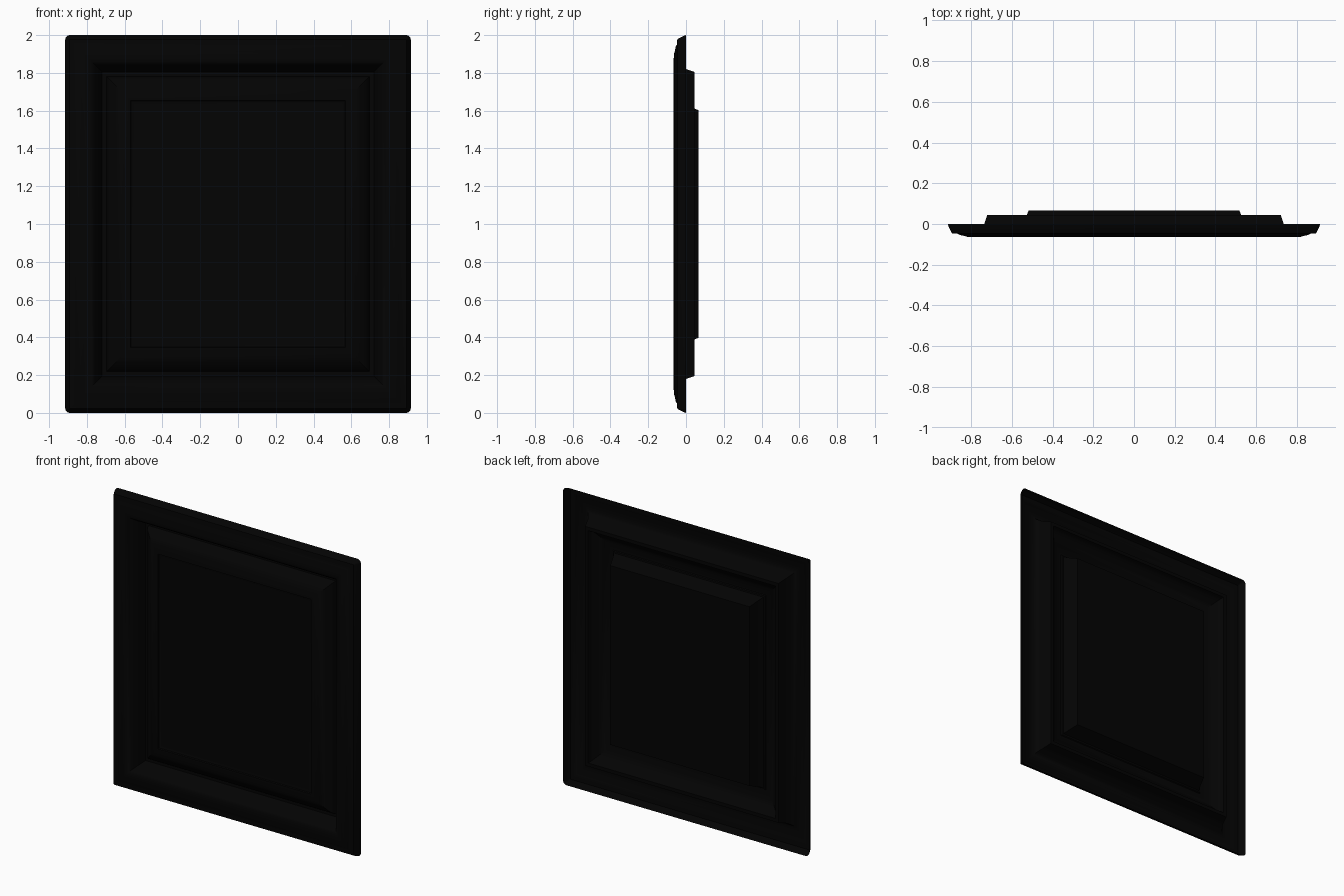
import bpy, bmesh, math

if "Cube" in bpy.data.objects:
    bpy.data.objects.remove(bpy.data.objects["Cube"])

HX, HZ = 0.915, 1.0   # half width and half height of the whole frame
CORNER = 0.025        # rounding of the outermost corners

black = bpy.data.materials.new("black_lacquer")
black.diffuse_color = (0.001, 0.001, 0.001, 1)
black.use_nodes = True
black.node_tree.nodes["Principled BSDF"].inputs["Base Color"].default_value = black.diffuse_color


def ring_point(d, corner, step):
    """Point on a rounded rectangle lying d inside the outer edge."""
    r = max(CORNER - d, 0.0)
    a = math.radians(corner * 90 + step * 22.5)
    sx, sz = ((1, 1), (-1, 1), (-1, -1), (1, -1))[corner]
    return (sx * (HX - d - r) + r * math.cos(a),
            HZ + sz * (HZ - d - r) + r * math.sin(a))


def pressed_sheet(name, profile, fill_start=False, fill_end=False):
    """Sweep an open (inset, y) profile around the rectangle as a thin sheet."""
    bm = bmesh.new()
    rings = []
    for corner in range(4):
        for step in range(5):
            ring = []
            for d, y in profile:
                x, z = ring_point(d, corner, step)
                ring.append(bm.verts.new((x, y, z)))
            rings.append(ring)
    for i, a in enumerate(rings):
        b = rings[(i + 1) % len(rings)]
        for j in range(len(profile) - 1):
            bm.faces.new((a[j], b[j], b[j + 1], a[j + 1]))
    if fill_start:
        bm.faces.new([r[0] for r in rings])
    if fill_end:
        bm.faces.new([r[-1] for r in rings])
    bmesh.ops.remove_doubles(bm, verts=bm.verts, dist=1e-5)
    bmesh.ops.recalc_face_normals(bm, faces=bm.faces)
    # open sheets show their front towards -y
    if not fill_start and sum(f.normal.y * f.calc_area() for f in bm.faces) > 0:
        bmesh.ops.reverse_faces(bm, faces=bm.faces)
    mesh = bpy.data.meshes.new(name)
    bm.to_mesh(mesh)
    bm.free()
    ob = bpy.data.objects.new(name, mesh)
    bpy.context.collection.objects.link(ob)
    mesh.materials.append(black)
    bpy.context.view_layer.objects.active = ob
    ob.select_set(True)
    bpy.ops.object.shade_smooth_by_angle(angle=math.radians(30))
    ob.select_set(False)


# Outer moulding: bevelled rim, raised band, steep fall into a groove
pressed_sheet("outer_frame", [
    (0.0, 0.0), (0.004, -0.012), (0.018, -0.040), (0.022, -0.046), (0.05, -0.048),
    (0.06, -0.054), (0.085, -0.059), (0.10, -0.064), (0.125, -0.065), (0.14, -0.060),
    (0.155, -0.046), (0.165, -0.028), (0.172, -0.020), (0.180, 0.0), (0.195, 0.045),
    (0.218, 0.045)])

# Inner moulding: rises out of the groove to a raised lip around the panel
pressed_sheet("inner_frame", [
    (0.218, 0.045), (0.223, 0.026), (0.230, 0.016), (0.245, 0.004), (0.265, -0.010),
    (0.29, -0.024), (0.31, -0.031), (0.33, -0.036), (0.345, -0.037), (0.349, -0.030),
    (0.362, -0.027)])

# Centre panel: flat front just below the lip, sides tapering to the back
pressed_sheet("centre_panel", [(0.358, -0.027), (0.372, 0.0), (0.397, 0.066)],
              fill_start=True, fill_end=True)
